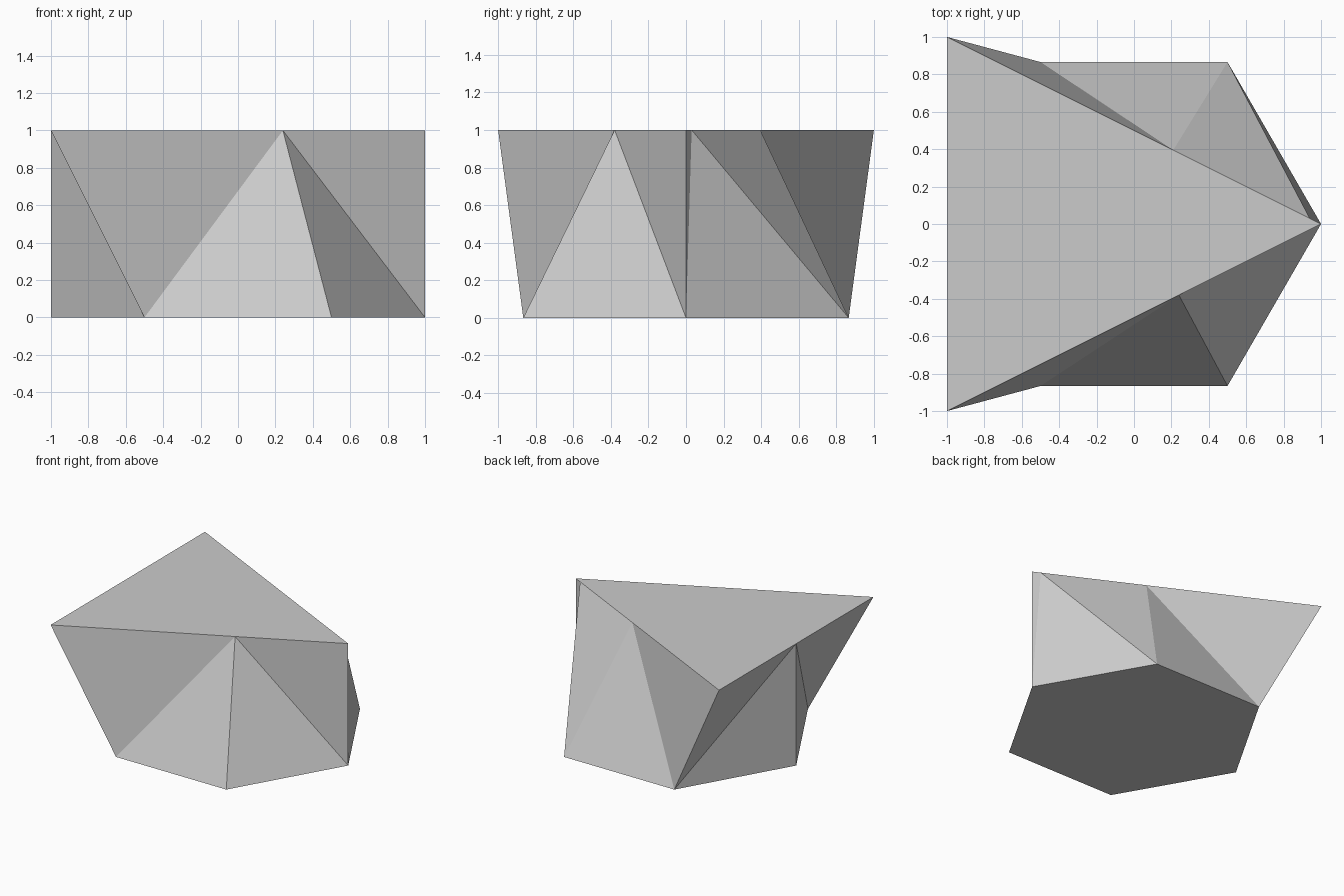
import bpy, bmesh, math
from mathutils import Vector

if "Cube" in bpy.data.objects:
    bpy.data.objects.remove(bpy.data.objects["Cube"])

# Hexagonal base corners and the matching points around the triangular top
base = [Vector((math.cos(i * math.pi / 3), math.sin(i * math.pi / 3), 0)) for i in range(6)]
right, back, front = Vector((1, 0, 1)), Vector((-1, 1, 1)), Vector((-1, -1, 1))
top = [right, right.lerp(back, 0.03), right.lerp(back, 0.395), back,
       back.lerp(front, 0.5), front, right.lerp(front, 0.38)]

# Each base edge meets one top point; each base corner fans to a run of top points
edge_apex = [1, 2, 4, 4, 6, 6]

bm = bmesh.new()
lower = [bm.verts.new(p) for p in base]
upper = [bm.verts.new(p) for p in top]
for i in range(6):
    k = (i + 1) % 6
    # Wall triangle standing on a base edge
    bm.faces.new((lower[i], lower[k], upper[edge_apex[i]]))
    # Fan from the next corner up to the following edge's top point
    j = edge_apex[i]
    while j != edge_apex[k]:
        n = (j + 1) % len(upper)
        bm.faces.new((lower[k], upper[n], upper[j]))
        j = n
# Flat caps
bm.faces.new(lower[::-1])
bm.faces.new(upper)
bmesh.ops.recalc_face_normals(bm, faces=bm.faces[:])

mesh = bpy.data.meshes.new("hexagon_to_triangle_loft")
bm.to_mesh(mesh)
bm.free()
loft = bpy.data.objects.new("hexagon_to_triangle_loft", mesh)
bpy.context.collection.objects.link(loft)
